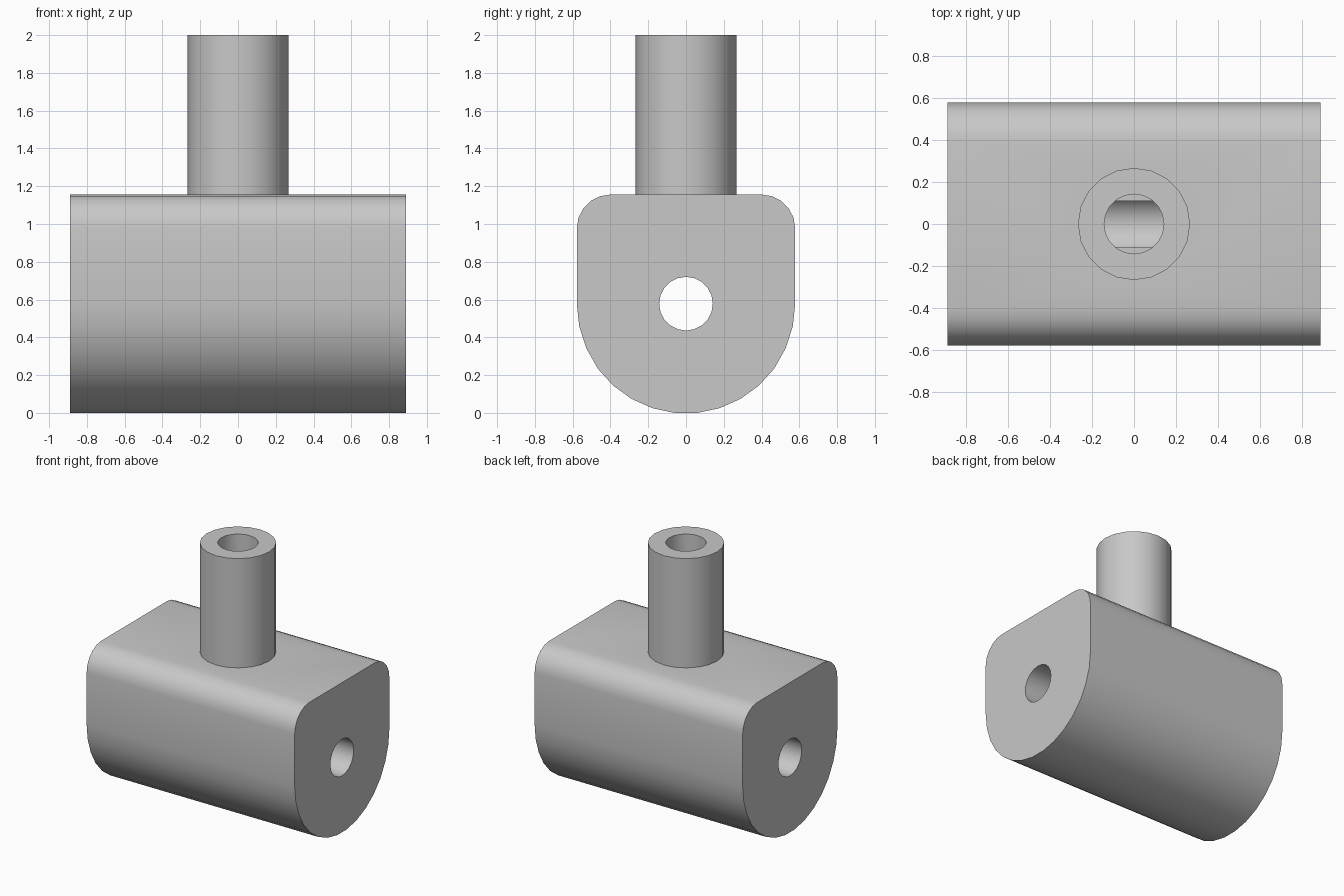
import bpy, bmesh
from math import cos, sin, pi, radians

if "Cube" in bpy.data.objects:
    bpy.data.objects.remove(bpy.data.objects["Cube"])

HALF_LENGTH = 0.889
RADIUS = 0.578
BODY_TOP = 1.156
FILLET = 0.178
BORE = 0.142
TUBE = 0.267
SIDES = 20

grey = bpy.data.materials.new("plain_grey")
grey.use_nodes = True
colour = (0.58, 0.58, 0.58, 1)
grey.diffuse_color = colour
grey.node_tree.nodes["Principled BSDF"].inputs["Base Color"].default_value = colour


def arc(cy, cz, r, start, end, steps):
    angles = [radians(start + (end - start) * i / steps) for i in range(steps + 1)]
    return [(cy + r * cos(a), cz + r * sin(a)) for a in angles]


def prism(name, points, direction):
    """Extrude a closed outline of 3D points along a direction."""
    bm = bmesh.new()
    face = bm.faces.new([bm.verts.new(p) for p in points])
    out = bmesh.ops.extrude_face_region(bm, geom=[face])
    moved = [v for v in out["geom"] if isinstance(v, bmesh.types.BMVert)]
    bmesh.ops.translate(bm, verts=moved, vec=direction)
    bmesh.ops.recalc_face_normals(bm, faces=bm.faces)
    mesh = bpy.data.meshes.new(name)
    bm.to_mesh(mesh)
    bm.free()
    mesh.materials.append(grey)
    obj = bpy.data.objects.new(name, mesh)
    bpy.context.collection.objects.link(obj)
    return obj


def upright(name, r, bottom, top):
    ring = arc(0, 0, r, 0, 360, SIDES)[:-1]
    return prism(name, [(x, y, bottom) for x, y in ring], (0, 0, top - bottom))


def combine(target, tool, operation):
    bpy.context.view_layer.objects.active = target
    mod = target.modifiers.new(operation, "BOOLEAN")
    mod.object = tool
    mod.operation = operation
    mod.solver = "EXACT"
    bpy.ops.object.modifier_apply(modifier=mod.name)
    bpy.data.objects.remove(tool)


# Body: round underside, flat top with rounded shoulders
outline = arc(0, RADIUS, RADIUS, 180, 360, 15)
shoulder = RADIUS - FILLET
outline += arc(shoulder, BODY_TOP - FILLET, FILLET, 0, 90, 5)
outline += arc(-shoulder, BODY_TOP - FILLET, FILLET, 90, 180, 5)
body = prism("pipe_block", [(-HALF_LENGTH, y, z) for y, z in outline],
             (2 * HALF_LENGTH, 0, 0))

# Upright tube
combine(body, upright("tube", TUBE, BODY_TOP - 0.1, 2.0), "UNION")

# Lengthwise bore and blind vertical bore meeting it
ring = arc(0, RADIUS, BORE, 0, 360, SIDES)[:-1]
cross_bore = prism("cross_bore", [(-1, y, z) for y, z in ring], (2, 0, 0))
combine(body, cross_bore, "DIFFERENCE")
combine(body, upright("vertical_bore", BORE, 0.667, 2.1), "DIFFERENCE")

# Rest on the ground and smooth the curved sides
lowest = min(v.co.z for v in body.data.vertices)
for v in body.data.vertices:
    if v.co.z < BODY_TOP / 4:
        v.co.z -= lowest
bpy.ops.object.select_all(action="DESELECT")
body.select_set(True)
bpy.context.view_layer.objects.active = body
bpy.ops.object.shade_smooth_by_angle(angle=radians(30))
